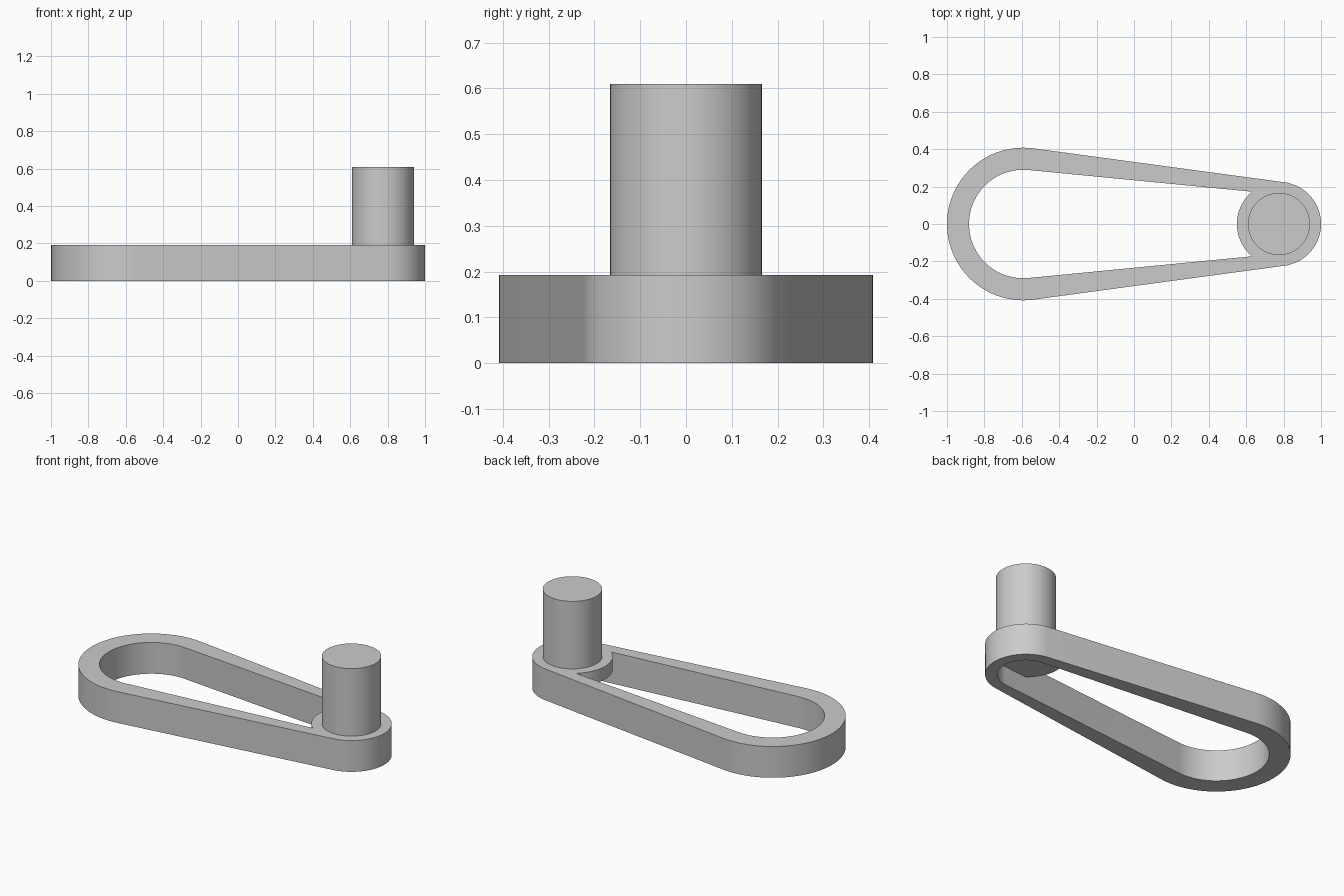
import bpy, bmesh, math

cube = bpy.data.objects.get("Cube")
if cube:
    bpy.data.objects.remove(cube, do_unlink=True)

BIG_X, SMALL_X = -0.592, 0.775   # centres of the two rounded ends
BIG_R, SMALL_R = 0.408, 0.225
ARM_H = 0.193
PIN_R, PIN_TOP = 0.166, 0.61

grey = bpy.data.materials.new("plain grey")
grey.use_nodes = True
grey.diffuse_color = (0.6, 0.6, 0.6, 1)
grey.node_tree.nodes["Principled BSDF"].inputs["Base Color"].default_value = (0.6, 0.6, 0.6, 1)


def teardrop(big_r, small_r, steps=48):
    """Outline of two circles joined by their tangents, counter-clockwise."""
    a = math.acos((big_r - small_r) / (SMALL_X - BIG_X))
    points = []
    for cx, r, start, end in ((SMALL_X, small_r, -a, a),
                              (BIG_X, big_r, a, 2 * math.pi - a)):
        for i in range(steps + 1):
            t = start + (end - start) * i / steps
            points.append((cx + r * math.cos(t), r * math.sin(t)))
    return points


def finish(obj):
    obj.data.materials.append(grey)
    bpy.ops.object.select_all(action='DESELECT')
    obj.select_set(True)
    bpy.context.view_layer.objects.active = obj
    bpy.ops.object.shade_smooth_by_angle(angle=math.radians(30))


def cylinder(name, radius, bottom, top):
    bpy.ops.mesh.primitive_cylinder_add(vertices=96, radius=radius, depth=top - bottom,
                                        location=(SMALL_X, 0, (bottom + top) / 2))
    obj = bpy.context.object
    obj.name = name
    finish(obj)


# Open arm: a tapered loop with a through slot
bm = bmesh.new()
outer, inner = teardrop(BIG_R, SMALL_R), teardrop(0.29, 0.158)
loops = [[bm.verts.new((x, y, z)) for x, y in outline]
         for outline, z in ((outer, 0), (outer, ARM_H), (inner, ARM_H), (inner, 0))]
n = len(outer)
for k in range(4):
    low, high = loops[k], loops[(k + 1) % 4]
    for i in range(n):
        j = (i + 1) % n
        bm.faces.new((low[i], low[j], high[j], high[i]))
bmesh.ops.recalc_face_normals(bm, faces=bm.faces)
mesh = bpy.data.meshes.new("arm_loop")
bm.to_mesh(mesh)
bm.free()
arm = bpy.data.objects.new("arm_loop", mesh)
bpy.context.collection.objects.link(arm)
finish(arm)

# Disc closing the upper part of the narrow end, and the pin standing on it
cylinder("pin_disc", SMALL_R, 0.113, ARM_H)
cylinder("pin", PIN_R, ARM_H - 0.02, PIN_TOP)
